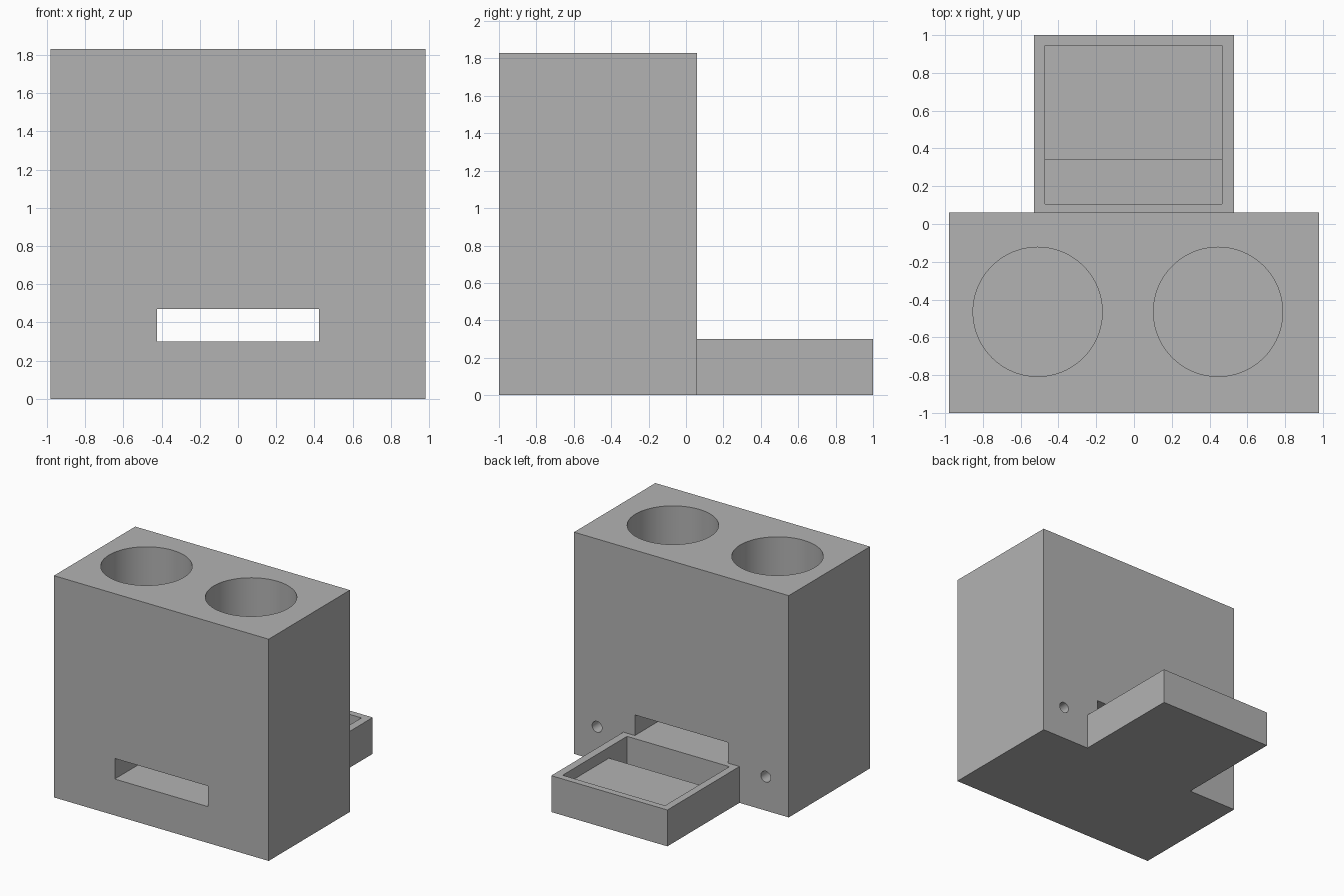
import bpy
import math

cube = bpy.data.objects.get("Cube")
if cube:
    bpy.data.objects.remove(cube, do_unlink=True)

grey = bpy.data.materials.new("plain grey")
grey.use_nodes = True
grey.diffuse_color = (0.45, 0.45, 0.45, 1)
grey.node_tree.nodes["Principled BSDF"].inputs["Base Color"].default_value = grey.diffuse_color


def box(name, x, y, z):
    """Box from (low, high) ranges on each axis."""
    ranges = (x, y, z)
    bpy.ops.mesh.primitive_cube_add(size=1, location=[(a + b) / 2 for a, b in ranges])
    obj = bpy.context.object
    obj.name = name
    obj.scale = [b - a for a, b in ranges]
    bpy.ops.object.transform_apply(location=True, rotation=True, scale=True)
    obj.data.materials.append(grey)
    return obj


def cylinder(name, radius, depth, location, sides, rotation=(0, 0, 0)):
    bpy.ops.mesh.primitive_cylinder_add(vertices=sides, radius=radius, depth=depth,
                                        location=location, rotation=rotation)
    obj = bpy.context.object
    obj.name = name
    obj.data.materials.append(grey)
    return obj


def carve(target, cutters):
    """Subtract each cutter from the target, then shade it."""
    for cutter in cutters:
        cutter.hide_render = True
        mod = target.modifiers.new("cut", 'BOOLEAN')
        mod.operation = 'DIFFERENCE'
        mod.solver = 'EXACT'
        mod.object = cutter
        bpy.ops.object.select_all(action='DESELECT')
        bpy.context.view_layer.objects.active = target
        target.select_set(True)
        bpy.ops.object.modifier_apply(modifier=mod.name)
        bpy.data.objects.remove(cutter, do_unlink=True)
    bpy.ops.object.shade_smooth_by_angle(angle=math.radians(30))


HEIGHT, BACK, TRAY_TOP = 1.83, 0.06, 0.30

# Main block with two round wells, a through slot and two rear screw holes
block = box("main_block", (-0.98, 0.98), (-1, BACK), (0, HEIGHT))
cutters = [box("slot_cutter", (-0.425, 0.425), (-1.2, 0.3), (TRAY_TOP, 0.47))]
well_floor, well_top = 0.55, HEIGHT + 0.2
for x in (-0.51, 0.445):
    cutters.append(cylinder("well_cutter", 0.342, well_top - well_floor,
                            (x, -0.465, (well_top + well_floor) / 2), 96))
for side in (-1, 1):
    cutters.append(cylinder("screw_hole_cutter", 0.045, 0.5, (side * 0.77, BACK, 0.28),
                            32, (math.pi / 2, 0, 0)))
carve(block, cutters)

# Rear tray with a shallow shelf and a deeper trench beside the block
tray = box("rear_tray", (-0.53, 0.53), (BACK, 1), (0, TRAY_TOP))
inner = (-0.47, 0.465)
carve(tray, [
    box("shelf_cutter", inner, (0.105, 0.945), (0.21, 0.5)),
    box("trench_cutter", inner, (0.105, 0.34), (0.05, 0.5)),
])
